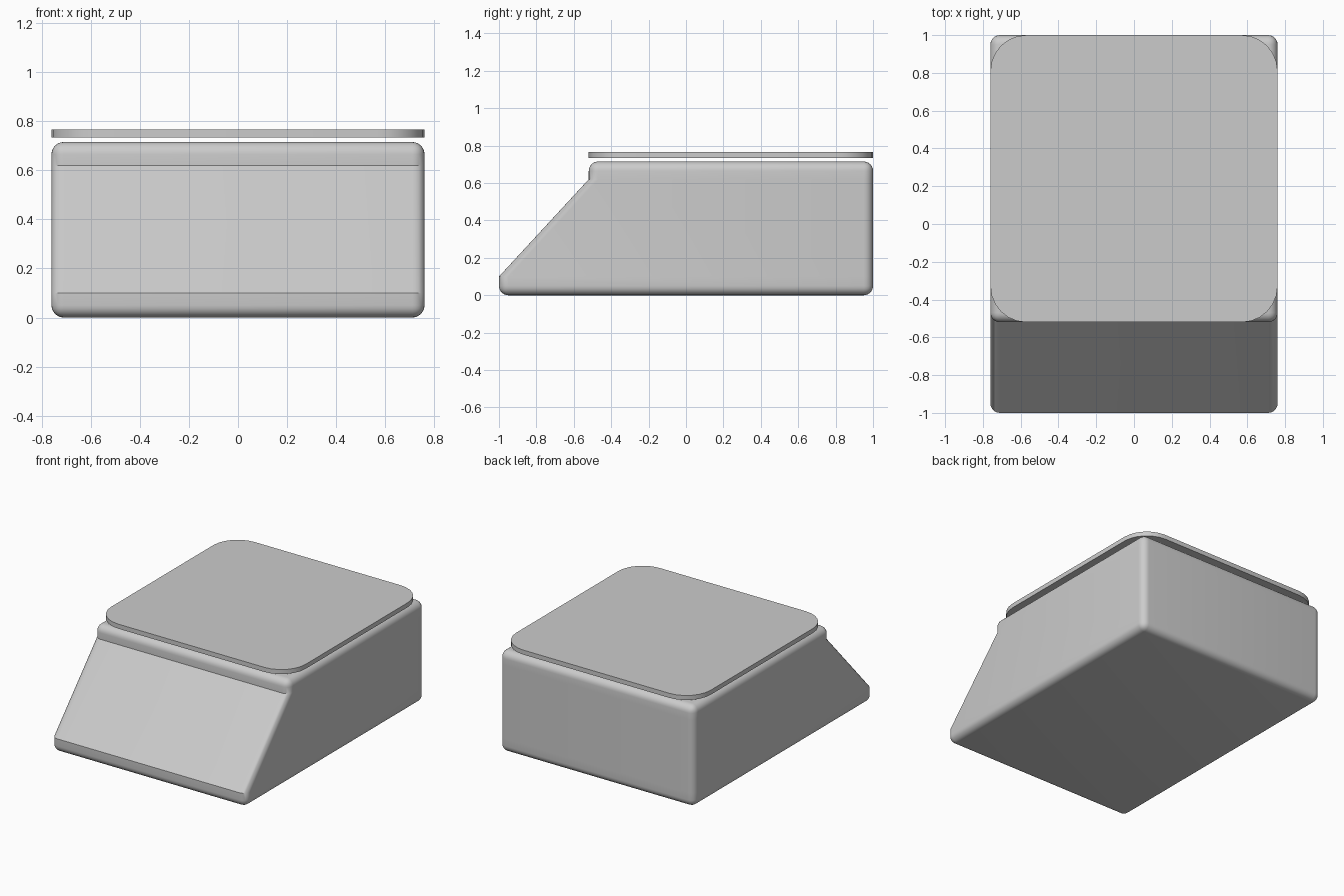
import bpy, bmesh
from mathutils import Matrix

if "Cube" in bpy.data.objects:
    bpy.data.objects.remove(bpy.data.objects["Cube"])

HALF = 0.76          # half width of the square footprint
CY = 0.24            # centre of the square footprint in y
FRONT_SLIDE = 0.48   # how far the lower front edge is pulled forward


def box(z0, z1):
    bm = bmesh.new()
    m = Matrix.Translation((0, CY, (z0 + z1) / 2)) @ Matrix.Diagonal((2 * HALF, 2 * HALF, z1 - z0, 1))
    bmesh.ops.create_cube(bm, size=1, matrix=m)
    return bm


def bevel(bm, edges, radius, segments):
    bmesh.ops.bevel(bm, geom=edges, offset=radius, offset_type='OFFSET',
                    segments=segments, profile=0.5, affect='EDGES')


def finish(bm, name, angle):
    bmesh.ops.recalc_face_normals(bm, faces=bm.faces[:])
    mesh = bpy.data.meshes.new(name)
    bm.to_mesh(mesh)
    bm.free()
    obj = bpy.data.objects.new(name, mesh)
    bpy.context.collection.objects.link(obj)
    bpy.ops.object.select_all(action='DESELECT')
    obj.select_set(True)
    bpy.context.view_layer.objects.active = obj
    bpy.ops.object.shade_smooth_by_angle(angle=angle)
    return obj


# Body: rounded box, cut near top and bottom, lower front pulled forward into a slope
bm = box(0, 0.715)
bevel(bm, bm.edges[:], 0.05, 6)
for z in (0.1, 0.62):
    bmesh.ops.bisect_plane(bm, geom=bm.verts[:] + bm.edges[:] + bm.faces[:],
                           plane_co=(0, 0, z), plane_no=(0, 0, 1))
for v in bm.verts:
    if v.co.y < CY and v.co.z < 0.11:
        v.co.y -= FRONT_SLIDE
finish(bm, "body", 0.6)

# Lid: thin floating plate with large rounded corners
bm = box(0.733, 0.765)
upright = [e for e in bm.edges if abs(e.verts[0].co.z - e.verts[1].co.z) > 0.01]
bevel(bm, upright, 0.19, 6)
finish(bm, "lid", 0.6)
